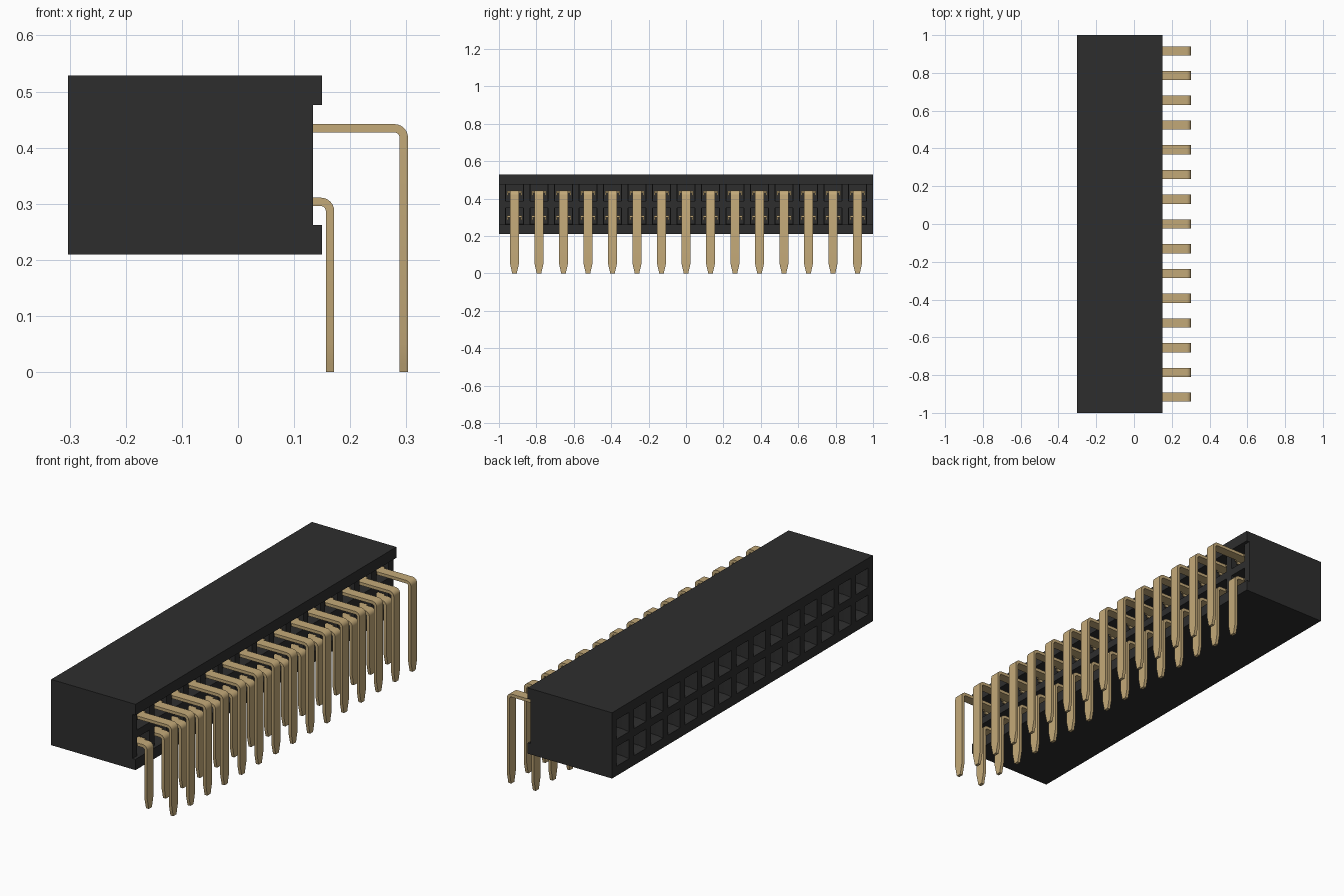
import bpy, bmesh, math
from mathutils import Vector

cube = bpy.data.objects.get("Cube")
if cube:
    bpy.data.objects.remove(cube, do_unlink=True)

PITCH, COLS = 0.131, 15
ROWS = {"lower": 0.3035, "upper": 0.4345}
BACK, FLOOR, LIP = -0.303, 0.134, 0.15      # socket face, recess floor, lip edge
COLUMN_Y = [(i - (COLS - 1) / 2) * PITCH for i in range(COLS)]


def material(name, rgb):
    m = bpy.data.materials.new(name)
    m.use_nodes = True
    m.diffuse_color = (*rgb, 1)
    bsdf = next(n for n in m.node_tree.nodes if n.type == 'BSDF_PRINCIPLED')
    bsdf.inputs["Base Color"].default_value = (*rgb, 1)
    bsdf.inputs["Roughness"].default_value = 0.6
    return m


black = material("black plastic", (0.027, 0.027, 0.027))
gold = material("gold contact", (0.55, 0.40, 0.19))


def to_mesh(bm, name, mat):
    bmesh.ops.recalc_face_normals(bm, faces=bm.faces[:])
    me = bpy.data.meshes.new(name)
    bm.to_mesh(me)
    bm.free()
    me.materials.append(mat)
    return me


def add_object(name, me, loc=(0, 0, 0)):
    ob = bpy.data.objects.new(name, me)
    ob.location = loc
    bpy.context.collection.objects.link(ob)
    return ob


# Housing: notched profile extruded along y
bm = bmesh.new()
profile = [(BACK, 0.21), (LIP, 0.21), (LIP, 0.262), (FLOOR, 0.262),
           (FLOOR, 0.476), (LIP, 0.476), (LIP, 0.529), (BACK, 0.529)]
end = bm.faces.new([bm.verts.new((x, -1, z)) for x, z in profile])
ext = bmesh.ops.extrude_face_region(bm, geom=[end])
bmesh.ops.translate(bm, vec=(0, 2, 0),
                    verts=[g for g in ext["geom"] if isinstance(g, bmesh.types.BMVert)])
bmesh.ops.recalc_face_normals(bm, faces=bm.faces[:])


def socket_walls():
    out = []
    for f in bm.faces:
        x = f.calc_center_median().x
        if abs(f.normal.x) > 0.9 and (abs(x - BACK) < 1e-4 or abs(x - FLOOR) < 1e-4):
            out.append(f)
    return out


# Cut the opening outlines into both pierced walls
HALF = 0.047
cuts = [(Vector((0, y + s, 0)), (0, 1, 0)) for y in COLUMN_Y for s in (-HALF, HALF)]
cuts += [(Vector((0, 0, z + s)), (0, 0, 1)) for z in ROWS.values() for s in (-HALF, HALF)]
for co, no in cuts:
    faces = socket_walls()
    geom = set(faces)
    for f in faces:
        geom.update(f.edges)
        geom.update(f.verts)
    bmesh.ops.bisect_plane(bm, geom=list(geom), plane_co=co, plane_no=no)


def openings(wall_x):
    out = []
    for f in socket_walls():
        c = f.calc_center_median()
        if (abs(c.x - wall_x) < 1e-4 and min(abs(c.y - y) for y in COLUMN_Y) < 0.02
                and min(abs(c.z - z) for z in ROWS.values()) < 0.02):
            out.append(f)
    return out


def sink(faces, thickness, depth):
    bmesh.ops.inset_individual(bm, faces=faces, thickness=thickness, depth=-depth)


# Funnelled sockets on one side, straight contact pockets on the other
front_holes, rear_pockets = openings(BACK), openings(FLOOR)
sink(front_holes, 0.016, 0.03)
sink(front_holes, 0.001, 0.22)
sink(rear_pockets, 0.001, 0.06)
add_object("housing", to_mesh(bm, "housing", black))


# Right-angle pin: rectangular section swept round one bend, tapering to its tip
def pin_mesh(name, z, x_leg):
    r, t, w = 0.0165, 0.0075, 0.024
    stations = [(0.07, z, 90, w)]
    for i in range(7):
        a = 90 - 15 * i
        stations.append((x_leg - r + r * math.cos(math.radians(a)),
                         z - r + r * math.sin(math.radians(a)), a, w))
    stations += [(x_leg, 0.052, 0, w), (x_leg, 0.015, 0, 0.0155), (x_leg, 0, 0, 0.012)]
    bm = bmesh.new()
    rings = []
    for x, zz, a, hw in stations:
        nx, nz = math.cos(math.radians(a)) * t, math.sin(math.radians(a)) * t
        rings.append([bm.verts.new((x + s * nx, y, zz + s * nz))
                      for s, y in ((1, -hw), (1, hw), (-1, hw), (-1, -hw))])
    for p, q in zip(rings, rings[1:]):
        for k in range(4):
            bm.faces.new((p[k], p[(k + 1) % 4], q[(k + 1) % 4], q[k]))
    bm.faces.new(rings[0])
    bm.faces.new(rings[-1])
    return to_mesh(bm, name, gold)


# Contact shoulder: wide thin plate with folded side tabs, seated in the pocket
def shoulder_mesh(name, z):
    bm = bmesh.new()
    boxes = [((0.1, 0, z), (0.04, 0.08, 0.01))]
    boxes += [((0.095, s * 0.036, z - 0.008), (0.03, 0.008, 0.018)) for s in (-1, 1)]
    for c, size in boxes:
        vs = bmesh.ops.create_cube(bm, size=1)["verts"]
        bmesh.ops.scale(bm, vec=size, verts=vs)
        bmesh.ops.translate(bm, vec=c, verts=vs)
    return to_mesh(bm, name, gold)


for row, x_leg in (("lower", 0.164), ("upper", 0.2955)):
    pin = pin_mesh(row + "_pin", ROWS[row], x_leg)
    shoulder = shoulder_mesh(row + "_shoulder", ROWS[row])
    for i, y in enumerate(COLUMN_Y):
        ob = add_object(f"{row}_pin_{i + 1}", pin, (0, y, 0))
        add_object(f"{row}_shoulder_{i + 1}", shoulder, (0, y, 0))
    # Smooth the bend, keep the section edges sharp
    bpy.ops.object.select_all(action='DESELECT')
    ob.select_set(True)
    bpy.context.view_layer.objects.active = ob
    bpy.ops.object.shade_smooth_by_angle(angle=math.radians(30))
